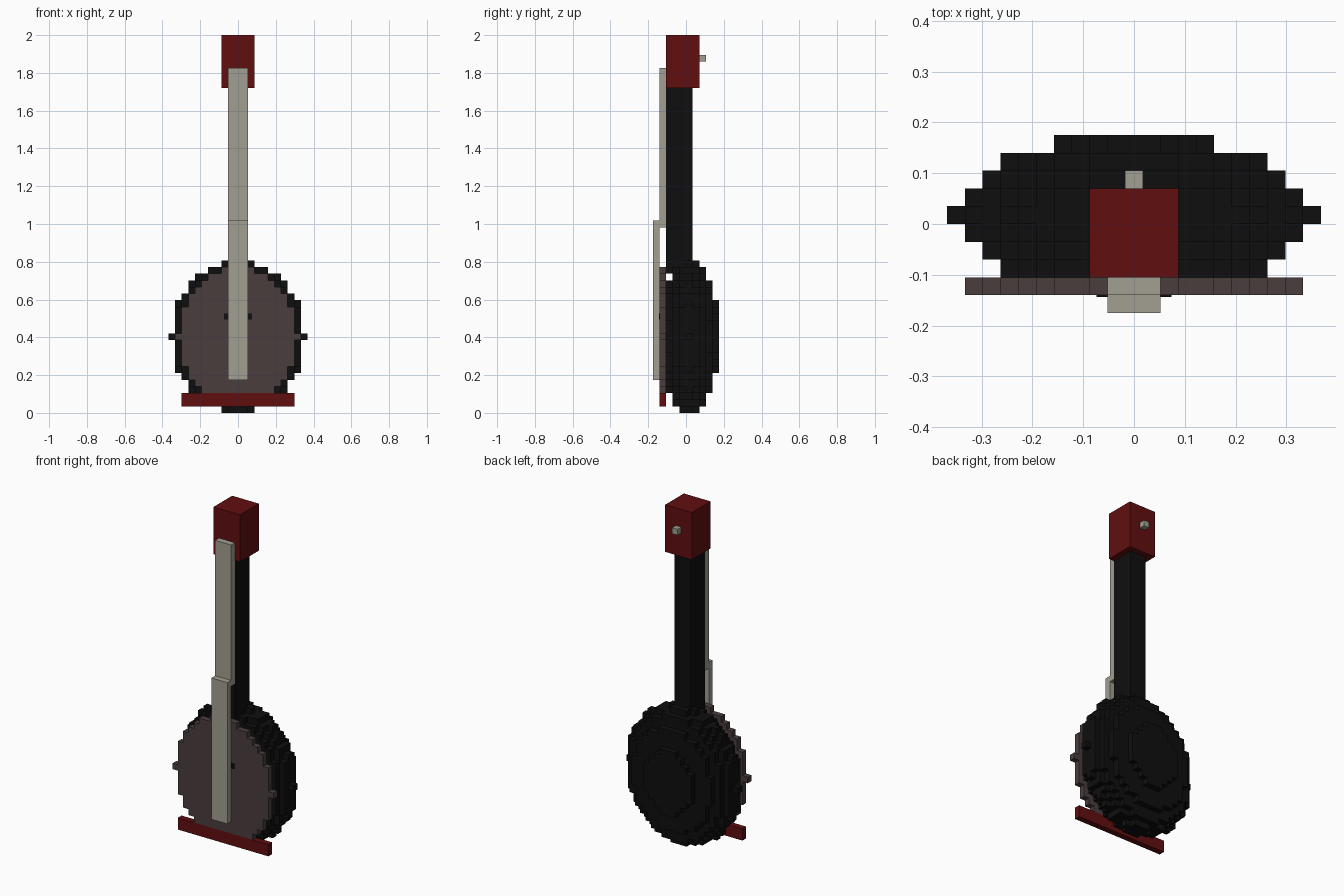
import bpy, bmesh

if "Cube" in bpy.data.objects:
    bpy.data.objects.remove(bpy.data.objects["Cube"])

V = 2 / 57            # size of one voxel
CZ = 11               # voxel row at the body centre


def material(name, rgb):
    m = bpy.data.materials.new(name)
    m.diffuse_color = (*rgb, 1)
    m.use_nodes = True
    m.node_tree.nodes["Principled BSDF"].inputs["Base Color"].default_value = m.diffuse_color
    return m


black = material("black", (0.0045, 0.0045, 0.0045))
red = material("dark red", (0.12, 0.0045, 0.005))
cream = material("cream", (0.36, 0.345, 0.285))
brown = material("grey brown", (0.068, 0.048, 0.048))


def add_object(name, bm, mat):
    mesh = bpy.data.meshes.new(name)
    bm.to_mesh(mesh)
    bm.free()
    mesh.materials.append(mat)
    obj = bpy.data.objects.new(name, mesh)
    bpy.context.collection.objects.link(obj)
    return obj


def box(name, x, y, z, mat):
    """Box given by half width, y range and z range."""
    bm = bmesh.new()
    bmesh.ops.create_cube(bm, size=1)
    for v in bm.verts:
        v.co = (v.co.x * 2 * x,
                y[0] if v.co.y < 0 else y[1],
                z[0] if v.co.z < 0 else z[1])
    return add_object(name, bm, mat)


def vbox(name, half, j, k, mat):
    """Box measured in whole voxels."""
    return box(name, half * V, [(a - 5) * V for a in j], [a * V for a in k], mat)


def voxels(name, cells, mat):
    """Outer skin of a set of voxels (x index centred on 0)."""
    bm = bmesh.new()
    verts = {}

    def vert(p):
        if p not in verts:
            verts[p] = bm.verts.new(((p[0] - 0.5) * V, (p[1] - 5) * V, p[2] * V))
        return verts[p]

    for c in cells:
        for axis in range(3):
            u, w = (axis + 1) % 3, (axis + 2) % 3
            for side in (0, 1):
                n = list(c)
                n[axis] += 2 * side - 1
                if tuple(n) in cells:
                    continue
                corners = []
                for a, b in ((0, 0), (1, 0), (1, 1), (0, 1)):
                    p = list(c)
                    p[axis] += side
                    p[u] += a
                    p[w] += b
                    corners.append(vert(tuple(p)))
                bm.faces.new(corners if side else corners[::-1])
    return add_object(name, bm, mat)


# Rounded body, an ellipsoid cut flat at the front
body = {(x, j, k) for x in range(-10, 11) for j in range(2, 10) for k in range(23)
        if (x / 10) ** 2 + ((j - 5) / 4.5) ** 2 + ((k - CZ) / 11.5) ** 2 <= 1.00001}
voxels("body", body, black)

# Oval front plate, above the bottom bar
plate = {(x, 1, k) for x in range(-9, 10) for k in range(3, 22)
         if (x / 9) ** 2 + ((k - CZ) / 10.5) ** 2 <= 1.00001}
voxels("front_plate", plate, brown)

# Small dark slot on the plate, behind the strings
box("plate_slot", 0.074, (-4 * V - 0.003, -4 * V + 0.002), (14.1 * V, 15 * V), black)

# Neck, head and tuning peg
vbox("neck", 1.5, (2, 6), (21, 49), black)
vbox("head", 2.5, (2, 7), (49, 57), red)
vbox("head_peg", 0.5, (7, 8), (53, 54), cream)

# Bottom bar and the two string strips
vbox("bottom_bar", 8.5, (1, 2), (1, 3), red)
vbox("upper_strings", 1.5, (1, 2), (28, 52), cream)
vbox("lower_strings", 1.5, (0, 1), (5, 29), cream)
